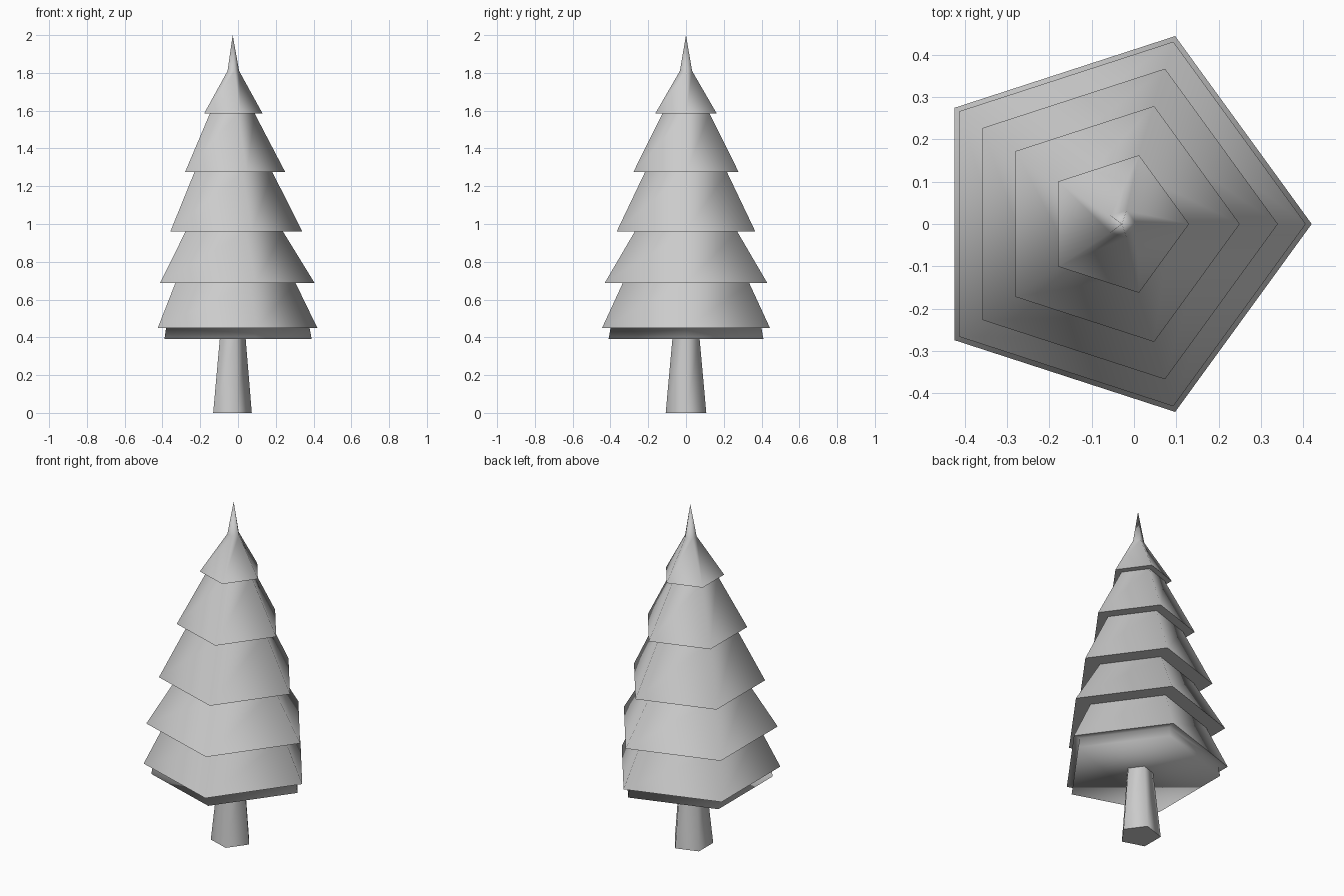
import bpy
import bmesh
import math

SIDES = 5

cube = bpy.data.objects.get("Cube")
if cube:
    bpy.data.objects.remove(cube, do_unlink=True)

grey = bpy.data.materials.new("light_grey")
grey.use_nodes = True
COLOUR = (0.6, 0.6, 0.6, 1)
grey.diffuse_color = COLOUR
shader = next(n for n in grey.node_tree.nodes if n.type == 'BSDF_PRINCIPLED')
shader.inputs["Base Color"].default_value = COLOUR


def stack(name, profile, smooth_angle):
    """Closed five-sided solid from rings of (radius, height, centre x)."""
    bm = bmesh.new()
    rings = []
    for radius, z, cx in profile:
        ring = []
        for i in range(SIDES):
            a = math.tau * i / SIDES
            ring.append(bm.verts.new((cx + radius * math.cos(a), radius * math.sin(a), z)))
        rings.append(ring)
    for low, high in zip(rings, rings[1:]):
        for i in range(SIDES):
            j = (i + 1) % SIDES
            bm.faces.new((low[i], low[j], high[j], high[i]))
    bm.faces.new(rings[0][::-1])
    bm.faces.new(rings[-1])
    bmesh.ops.remove_doubles(bm, verts=bm.verts[:], dist=0.0005)
    bmesh.ops.recalc_face_normals(bm, faces=bm.faces[:])
    mesh = bpy.data.meshes.new(name)
    bm.to_mesh(mesh)
    bm.free()
    obj = bpy.data.objects.new(name, mesh)
    bpy.context.collection.objects.link(obj)
    mesh.materials.append(grey)
    bpy.ops.object.select_all(action='DESELECT')
    obj.select_set(True)
    bpy.context.view_layer.objects.active = obj
    bpy.ops.object.shade_smooth_by_angle(angle=math.radians(smooth_angle))
    return obj


# Tapered trunk, its top just inside the foliage
stack("trunk", [(0.113, 0, -0.04), (0.075, 0.4, -0.035)], 80)

# Foliage: lower skirt, then overhanging tiers (rim radius, rim z, top radius, top z, centre x)
tiers = [
    (0.467, 0.45, 0.352, 0.687, -0.047),
    (0.453, 0.687, 0.285, 0.96, -0.047),
    (0.386, 0.96, 0.228, 1.275, -0.046),
    (0.293, 1.275, 0.131, 1.585, -0.043),
    (0.171, 1.585, 0.034, 1.81, -0.041),
]
profile = [(0.431, 0.39, -0.041), (0.42, 0.45, -0.041)]
for i, (rim, rim_z, top, top_z, cx) in enumerate(tiers):
    last = i == len(tiers) - 1
    profile += [(rim, rim_z, cx), (top, top_z, -0.028 if last else cx)]

# Pointed spire
profile.append((0.0001, 2.0, -0.028))
stack("foliage", profile, 100)
